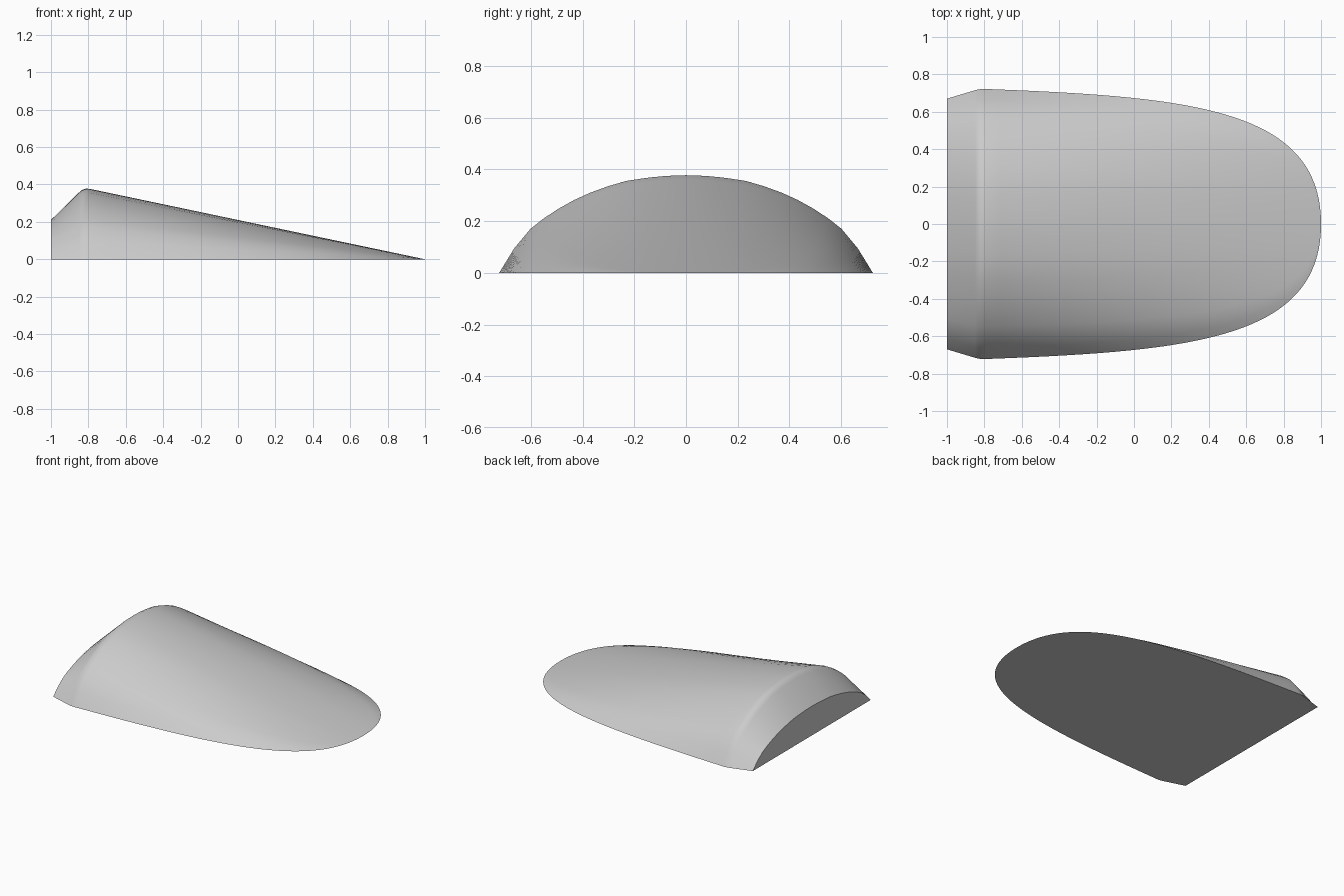
import bpy
import bmesh
from mathutils import Vector
from mathutils.geometry import interpolate_bezier

cube = bpy.data.objects.get("Cube")
if cube:
    bpy.data.objects.remove(cube, do_unlink=True)

grey = bpy.data.materials.new("light grey")
grey.use_nodes = True
colour = (0.6, 0.6, 0.6, 1)
grey.diffuse_color = colour
grey.node_tree.nodes["Principled BSDF"].inputs["Base Color"].default_value = colour

# Half of the arched cross-section, as fractions of half width and height
half_arch = [(0, 1), (0.11, 0.993), (0.215, 0.972), (0.319, 0.942),
             (0.418, 0.887), (0.514, 0.82), (0.6, 0.745), (0.68, 0.66),
             (0.76, 0.56), (0.833, 0.45), (0.92, 0.25), (1, 0)]
arch = [(-u, v) for u, v in reversed(half_arch)] + half_arch[1:]

# Stations (x, half width, height): bevelled blunt end and rounded crest
stations = [(-1, 0.67, 0.21), (-0.85, 0.715, 0.357), (-0.835, 0.719, 0.37),
            (-0.815, 0.722, 0.377)]

# Long body: curved plan outline, with a straight ridge sloping to the tip
outline = interpolate_bezier(Vector((-0.795, 0.722)), Vector((0.3, 0.68)),
                             Vector((1, 0.62)), Vector((1, 0)), 40)
for p in outline[:-1]:
    stations.append((p.x, p.y, 0.21 * (1 - p.x)))

bm = bmesh.new()
rings = [[bm.verts.new((x, w * u, h * v)) for u, v in arch]
         for x, w, h in stations]
tip = bm.verts.new((1, 0, 0))

# Smooth curved shell
shell = []
for a, b in zip(rings, rings[1:]):
    for i in range(len(arch) - 1):
        shell.append(bm.faces.new((a[i], b[i], b[i + 1], a[i + 1])))
last = rings[-1]
for i in range(len(arch) - 1):
    shell.append(bm.faces.new((last[i], tip, last[i + 1])))
for face in shell:
    face.smooth = True

# Flat end cap and flat underside
bm.faces.new(rings[0])
for a, b in zip(rings, rings[1:]):
    bm.faces.new((a[0], a[-1], b[-1], b[0]))
bm.faces.new((last[0], last[-1], tip))
bmesh.ops.recalc_face_normals(bm, faces=bm.faces)

mesh = bpy.data.meshes.new("wedge_shell")
bm.to_mesh(mesh)
bm.free()
mesh.materials.append(grey)
body = bpy.data.objects.new("wedge_shell", mesh)
bpy.context.collection.objects.link(body)
